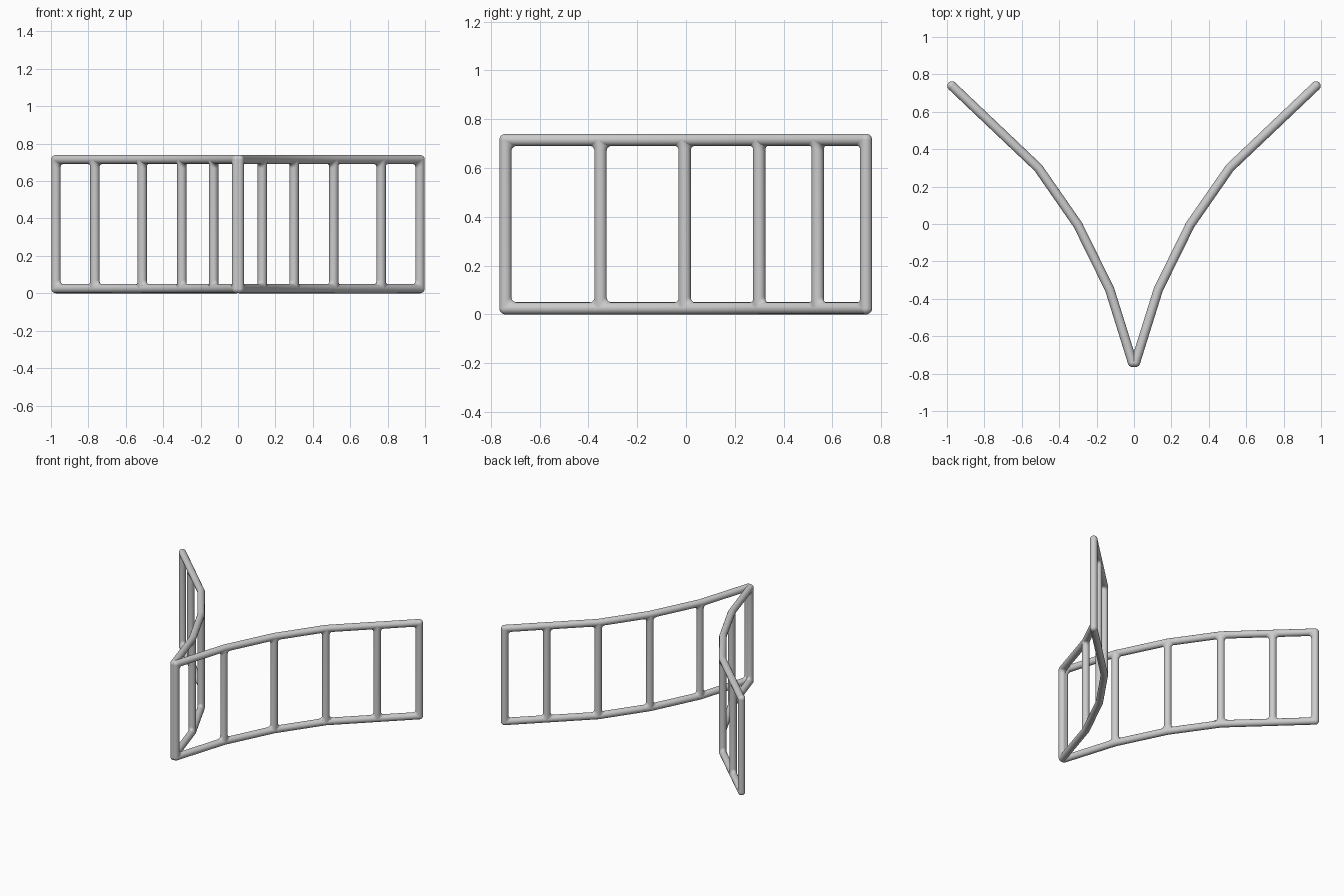
import bpy, bmesh, math
from mathutils import Vector

if "Cube" in bpy.data.objects:
    bpy.data.objects.remove(bpy.data.objects["Cube"])

R = 0.025                 # tube radius
F = 0.022                 # weld fillet radius
Z_LOW, Z_HIGH = 0.025, 0.715
SIDES = 32
PLAN = [(0.008, -0.74), (0.13, -0.35), (0.30, -0.005),
        (0.512, 0.30), (0.765, 0.54), (0.973, 0.738)]


def rail(name, pts, z):
    # bent tube along the plan outline
    cu = bpy.data.curves.new(name, 'CURVE')
    cu.dimensions = '3D'
    cu.bevel_depth = R
    cu.bevel_resolution = 6
    sp = cu.splines.new('POLY')
    sp.points.add(len(pts) - 1)
    for p, (x, y) in zip(sp.points, pts):
        p.co = (x, y, z, 1)
    sp.use_smooth = True
    ob = bpy.data.objects.new(name, cu)
    bpy.context.collection.objects.link(ob)


def corner(name, x, y, z):
    # rounded elbow at a frame corner
    bpy.ops.mesh.primitive_uv_sphere_add(segments=24, ring_count=12, radius=R, location=(x, y, z))
    bpy.context.object.name = name
    bpy.ops.object.shade_smooth()


def post(name, x, y, tangent, is_end):
    # upright whose ends flare along the rail into a saddle-shaped fillet
    t = Vector((tangent[0], tangent[1], 0)).normalized()
    n = Vector((-t.y, t.x, 0))
    bm = bmesh.new()
    steps = [i * math.pi / 12 for i in range(7)]
    levels = [(a, 0) for a in steps] + [(a, 1) for a in reversed(steps)]
    rings = []
    for a, top in levels:
        ring = []
        for i in range(SIDES):
            phi = 2 * math.pi * i / SIDES
            c, s = math.cos(phi), math.sin(phi)
            outer = is_end and c < 0
            flare = 0 if outer else F * (1 - math.sin(a))
            lift = (0 if outer else R * abs(c)) + F * (1 - math.cos(a))
            z = Z_HIGH - lift if top else Z_LOW + lift
            ring.append(bm.verts.new(Vector((x, y, z)) + t * (R + flare) * c + n * R * s))
        rings.append(ring)
    for a, b in zip(rings, rings[1:]):
        for i in range(SIDES):
            j = (i + 1) % SIDES
            bm.faces.new((a[i], a[j], b[j], b[i])).smooth = True
    bmesh.ops.recalc_face_normals(bm, faces=bm.faces)
    me = bpy.data.meshes.new(name)
    bm.to_mesh(me)
    bm.free()
    bpy.context.collection.objects.link(bpy.data.objects.new(name, me))


# two mirrored rail frames meeting at the bow
for side, sx in (("right", 1), ("left", -1)):
    pts = [Vector((sx * x, y)) for x, y in PLAN]
    last = len(pts) - 1
    bends = [p for i, p in enumerate(pts) if i != 4]
    for level, z in (("lower", Z_LOW), ("upper", Z_HIGH)):
        rail(f"{level}_rail_{side}", bends, z)
        for i in (0, last):
            corner(f"{level}_elbow_{side}_{i}", pts[i].x, pts[i].y, z)
    for i, p in enumerate(pts):
        if i == 0:
            d = pts[1] - p
        elif i == last:
            d = pts[i - 1] - p
        else:
            d = (pts[i + 1] - p).normalized() + (p - pts[i - 1]).normalized()
        post(f"post_{side}_{i}", p.x, p.y, d, i in (0, last))
